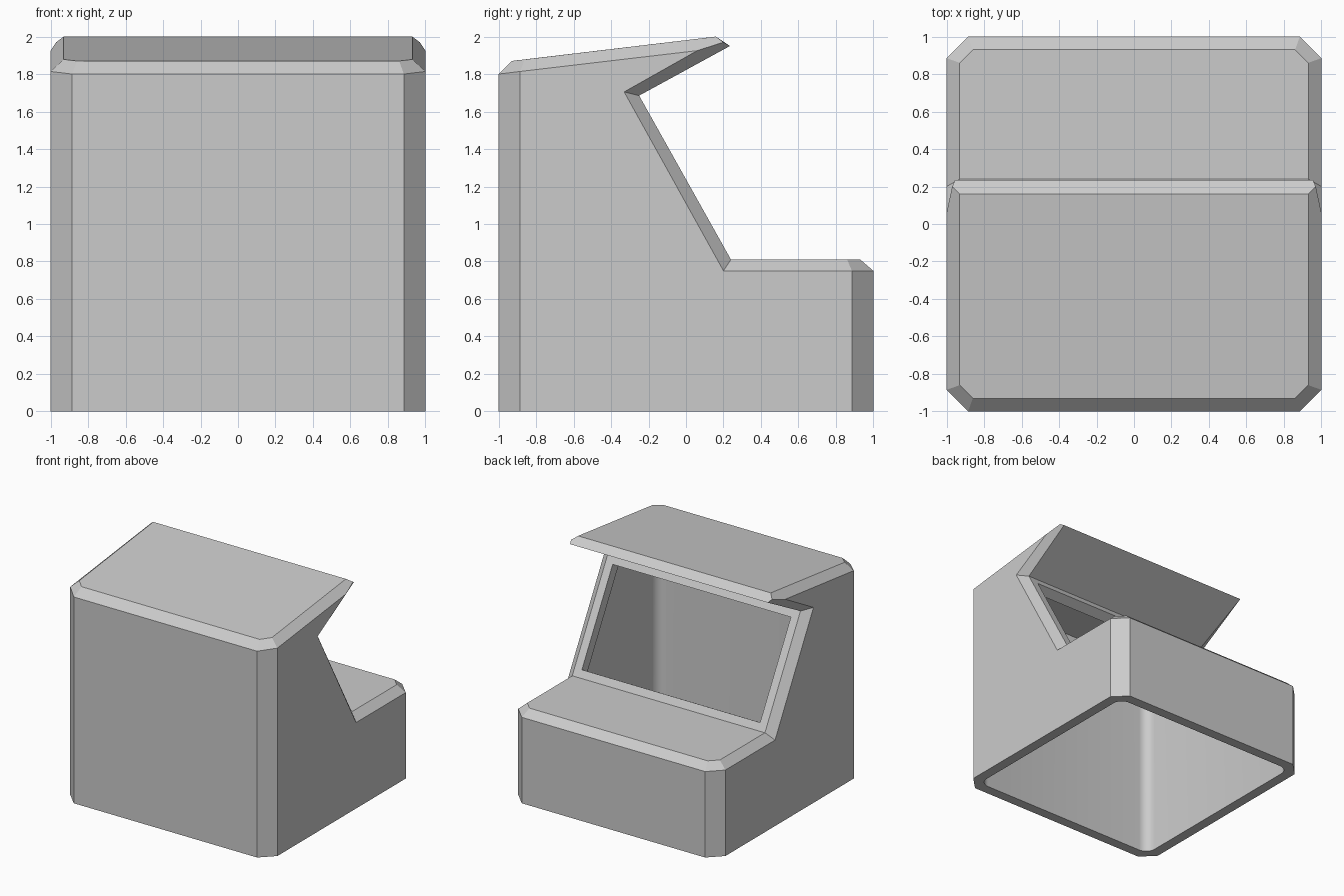
import bpy, bmesh
from math import radians, atan2
from mathutils import Vector, Matrix

cube = bpy.data.objects.get("Cube")
if cube:
    bpy.data.objects.remove(cube, do_unlink=True)

grey = bpy.data.materials.new("light_grey")
grey.use_nodes = True
grey.diffuse_color = (0.6, 0.6, 0.6, 1)
for node in grey.node_tree.nodes:
    if node.type == 'BSDF_PRINCIPLED':
        node.inputs["Base Color"].default_value = grey.diffuse_color


def to_object(name, bm):
    bmesh.ops.recalc_face_normals(bm, faces=bm.faces)
    mesh = bpy.data.meshes.new(name)
    bm.to_mesh(mesh)
    bm.free()
    mesh.materials.append(grey)
    obj = bpy.data.objects.new(name, mesh)
    bpy.context.collection.objects.link(obj)
    return obj


# Outer shell corners on one side, named by place
half = {
    "front_foot": (.885, -1, 0), "front_top": (.885, -1, 1.8), "roof_front": (.86, -.93, 1.87),
    "side_front_foot": (1, -.885, 0), "side_front_top": (1, -.885, 1.814),
    "roof_side": (.93, -.86, 1.878),
    "side_tip": (1, .06, 1.925), "roof_tip": (.93, .16, 2),
    "visor_mid": (.97, .2, 1.97), "visor_low": (.955, .235, 1.95),
    "side_notch": (1, -.33, 1.705), "notch": (.93, -.25, 1.685),
    "side_sill": (1, .2, .75), "sill": (.93, .24, .81),
    "side_back_top": (1, .885, .75), "deck_side": (.93, .86, .81),
    "side_back_foot": (1, .885, 0), "back_foot": (.885, 1, 0),
    "back_top": (.885, 1, .75), "deck_back": (.86, .93, .81),
}

# Faces that span both sides
spanning = [
    "front_foot front_top", "front_top roof_front", "roof_front roof_side roof_tip",
    "roof_tip visor_mid visor_low", "visor_low notch", "notch sill",
    "sill deck_side deck_back", "deck_back back_top", "back_top back_foot",
    "back_foot side_back_foot side_front_foot front_foot",
]
# Faces that repeat on each side
mirrored = [
    "side_front_foot side_front_top side_tip side_notch side_sill side_back_top side_back_foot",
    "front_foot front_top side_front_top side_front_foot",
    "front_top roof_front roof_side side_front_top",
    "side_front_top roof_side roof_tip visor_mid side_tip",
    "side_tip visor_mid visor_low notch side_notch",
    "side_notch notch sill side_sill",
    "side_sill sill deck_side side_back_top",
    "side_back_top deck_side deck_back back_top",
    "side_back_foot side_back_top back_top back_foot",
]

bm = bmesh.new()
left = {k: bm.verts.new(p) for k, p in half.items()}
right = {k: bm.verts.new((-p[0], p[1], p[2])) for k, p in half.items()}
for names in spanning:
    keys = names.split()
    bm.faces.new([left[k] for k in keys] + [right[k] for k in reversed(keys)])
for names in mirrored:
    for side in (left, right):
        bm.faces.new([side[k] for k in names.split()])
cabinet = to_object("cabinet_shell", bm)

# Hollow inside, open at the bottom, with rounded upright corners
profile = [(-.91, -.2), (-.91, 1.78), (-.44, 1.84), (.187, .72), (.91, .72), (.91, -.2)]
bm = bmesh.new()
face = bm.faces.new([bm.verts.new((-.91, y, z)) for y, z in profile])
bmesh.ops.extrude_face_region(bm, geom=[face])
bm.verts.ensure_lookup_table()
bmesh.ops.translate(bm, verts=bm.verts[len(profile):], vec=(1.82, 0, 0))
upright = [e for e in bm.edges
           if abs(e.verts[0].co.z - e.verts[1].co.z) > .5
           and all(abs(abs(v.co.y) - .91) < .01 for v in e.verts)]
bmesh.ops.recalc_face_normals(bm, faces=bm.faces)
bmesh.ops.bevel(bm, geom=upright, offset=.09, offset_type='OFFSET',
                segments=6, profile=.5, affect='EDGES')
cavity = to_object("cavity_cutter", bm)

# Screen opening, square to the sloped panel
low, high = Vector(half["sill"]), Vector(half["notch"])
slope = high - low
centre = (low + high) / 2
centre.x = 0
bm = bmesh.new()
bmesh.ops.create_cube(bm, size=1, matrix=Matrix.Translation(centre)
                      @ Matrix.Rotation(atan2(slope.z, slope.y), 4, 'X')
                      @ Matrix.Diagonal((1.72, slope.length - .135, .3, 1)))
opening = to_object("screen_opening_cutter", bm)

# Cut the shell
bpy.ops.object.select_all(action='DESELECT')
bpy.context.view_layer.objects.active = cabinet
cabinet.select_set(True)
for cutter in (cavity, opening):
    cutter.hide_render = True
    cut = cabinet.modifiers.new(cutter.name, 'BOOLEAN')
    cut.operation = 'DIFFERENCE'
    cut.solver = 'EXACT'
    cut.object = cutter
    bpy.ops.object.modifier_apply(modifier=cut.name)
    bpy.data.objects.remove(cutter, do_unlink=True)
bpy.ops.object.shade_smooth_by_angle(angle=radians(20))
